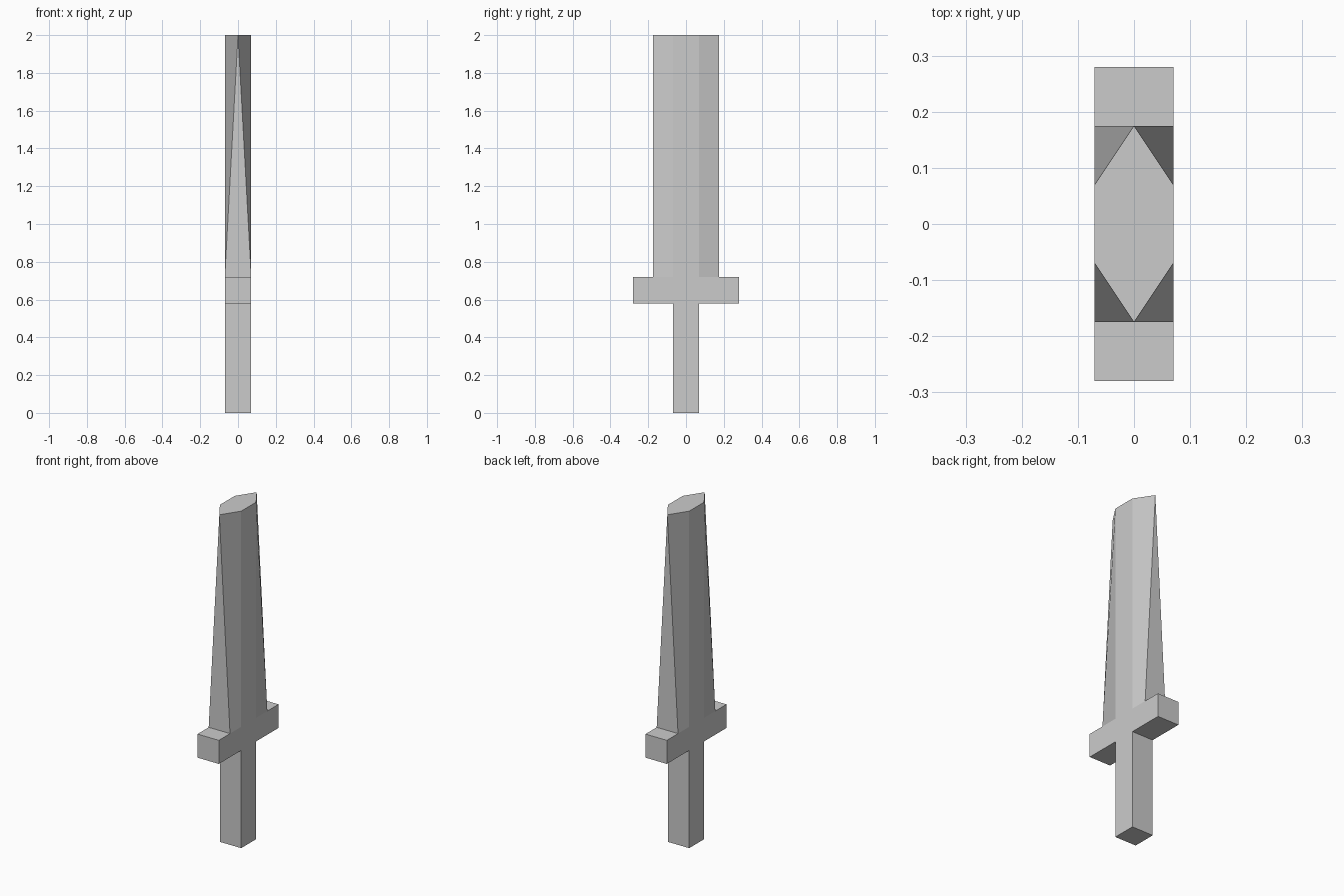
import bpy, bmesh
from mathutils import Vector, Matrix

if "Cube" in bpy.data.objects:
    bpy.data.objects.remove(bpy.data.objects["Cube"])

HALF = 0.07             # half thickness of handle, guard and blade
EDGE = 0.175            # half width of blade
GUARD = 0.28            # half width of guard
Z1, Z2, TOP = 0.58, 0.72, 2.0

bm = bmesh.new()


def extrude(test, offset):
    """Extrude, as one region, the faces whose centre passes the test."""
    faces = [f for f in bm.faces if test(f.calc_center_median())]
    res = bmesh.ops.extrude_face_region(bm, geom=faces)
    moved = [g for g in res["geom"] if isinstance(g, bmesh.types.BMVert)]
    bmesh.ops.translate(bm, verts=moved, vec=Vector(offset))
    left = [f for f in faces if f.is_valid]
    if left:
        bmesh.ops.delete(bm, geom=left, context='FACES_ONLY')


# Handle
bmesh.ops.create_cube(bm, size=1, matrix=Matrix.Translation((0, 0, Z1 / 2))
                      @ Matrix.Diagonal((2 * HALF, 2 * HALF, Z1, 1)))

# Guard: centre block, then two steps out on each side
extrude(lambda c: c.z > Z1 - 0.01, (0, 0, Z2 - Z1))
for s in (-1, 1):
    for start, end in ((HALF, EDGE), (EDGE, GUARD)):
        extrude(lambda c: c.z > Z1 + 0.01 and abs(c.y - s * start) < 0.001,
                (0, s * (end - start), 0))

# Blade: raise the inner guard top, then pinch its edges to a point
extrude(lambda c: c.z > Z2 - 0.01 and abs(c.y) < EDGE, (0, 0, TOP - Z2))
for v in bm.verts:
    if v.co.z > TOP - 0.01 and abs(v.co.y) > HALF + 0.01:
        v.co.x = 0
bmesh.ops.remove_doubles(bm, verts=bm.verts[:], dist=0.001)

# Twisted blade sides: start each quad so that it bulges outward
for f in bm.faces[:]:
    vs = list(f.verts)
    tips = [i for i, v in enumerate(vs) if abs(v.co.x) < 0.001]
    if len(vs) == 4 and len(tips) == 1:
        k = tips[0] - 1
        bm.faces.remove(f)
        bm.faces.new(vs[k:] + vs[:k])

bmesh.ops.recalc_face_normals(bm, faces=bm.faces[:])
mesh = bpy.data.meshes.new("sword")
bm.to_mesh(mesh)
bm.free()
bpy.context.collection.objects.link(bpy.data.objects.new("sword", mesh))
